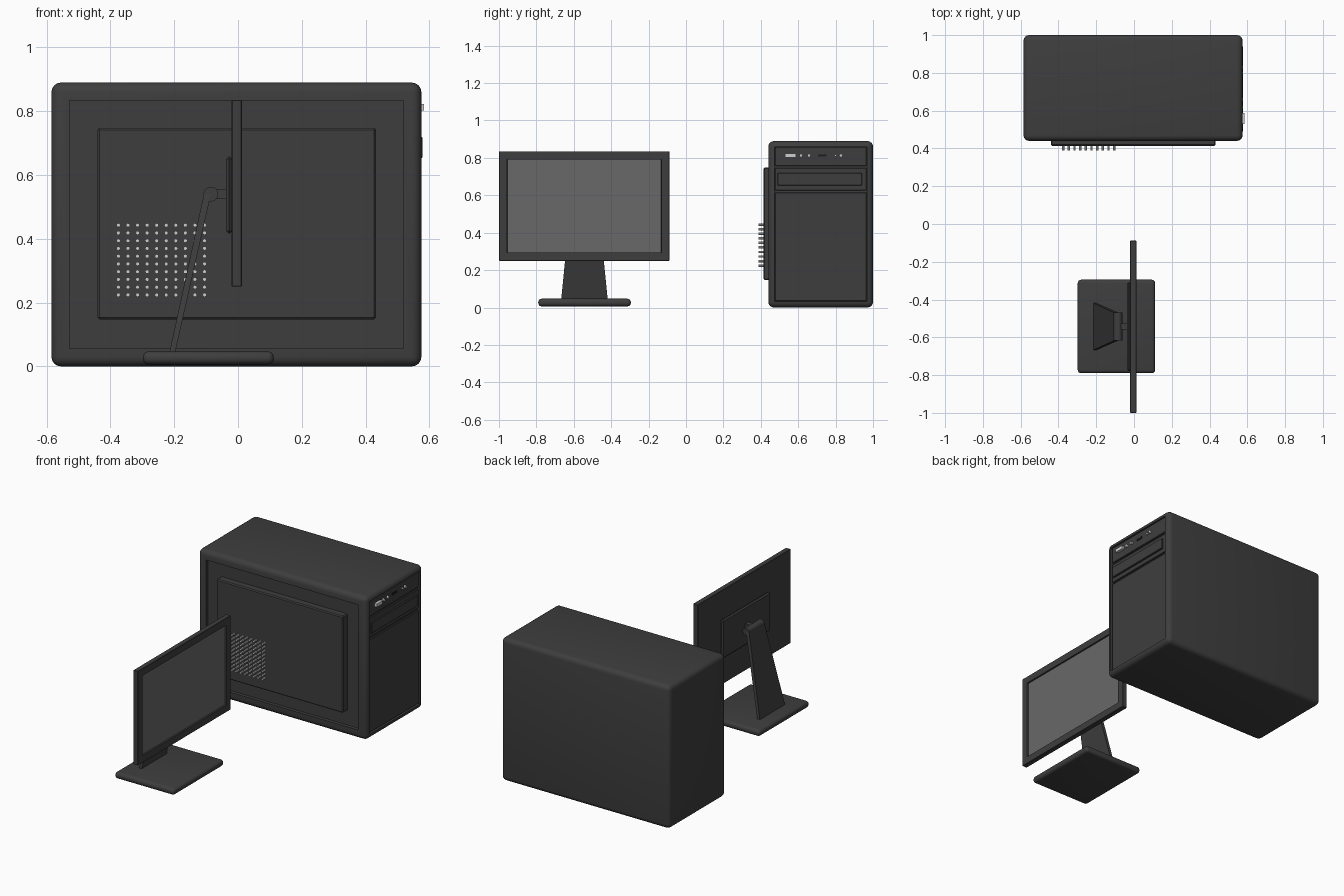
import bpy, bmesh, math
from mathutils import Matrix, Vector

cube = bpy.data.objects.get("Cube")
if cube:
    bpy.data.objects.remove(cube, do_unlink=True)


def material(name, value):
    m = bpy.data.materials.new(name)
    m.use_nodes = True
    col = (value, value, value, 1)
    m.diffuse_color = col
    m.node_tree.nodes["Principled BSDF"].inputs["Base Color"].default_value = col
    return m


CASE = material("charcoal", 0.048)
SCREEN = material("screen grey", 0.14)
METAL = material("light metal", 0.62)
BLACK = material("port black", 0.012)


def finish(name, bm, mats, smooth=True):
    bmesh.ops.recalc_face_normals(bm, faces=bm.faces)
    me = bpy.data.meshes.new(name)
    bm.to_mesh(me)
    bm.free()
    ob = bpy.data.objects.new(name, me)
    bpy.context.collection.objects.link(ob)
    for m in mats:
        me.materials.append(m)
    if smooth:
        bpy.ops.object.select_all(action='DESELECT')
        ob.select_set(True)
        bpy.context.view_layer.objects.active = ob
        bpy.ops.object.shade_smooth_by_angle(angle=math.radians(40))
    return ob


def box_bm(x, y, z, bevel=0, segments=1):
    bm = bmesh.new()
    spans = (x, y, z)
    size = [b - a for a, b in spans]
    mid = [(a + b) / 2 for a, b in spans]
    bmesh.ops.create_cube(bm, size=1, matrix=Matrix.Translation(mid) @ Matrix.Diagonal(size + [1]))
    if bevel:
        bmesh.ops.bevel(bm, geom=bm.edges[:], offset=bevel, segments=segments,
                        profile=0.5, affect='EDGES')
    return bm


def box(name, x, y, z, mat=CASE, bevel=0, segments=1):
    return finish(name, box_bm(x, y, z, bevel, segments), [mat], segments > 1)


def recess(bm, direction, border, depth):
    """Sink the largest flat face that looks along direction; return its floor."""
    bm.normal_update()
    d = Vector(direction)
    face = max((f for f in bm.faces if f.normal.dot(d) > 0.99), key=lambda f: f.calc_area())
    bmesh.ops.inset_region(bm, faces=[face], thickness=border, use_even_offset=True)
    bmesh.ops.inset_region(bm, faces=[face], thickness=0.0005, depth=-depth)
    return face


def cylinder(bm, centre, axis, radius, length, sides):
    rot = Vector((0, 0, 1)).rotation_difference(Vector(axis)).to_matrix().to_4x4()
    bmesh.ops.create_cone(bm, cap_ends=True, segments=sides, radius1=radius, radius2=radius,
                          depth=length, matrix=Matrix.Translation(centre) @ rot)


# Tower case with a sunken side and a sunken front
bm = box_bm((-0.585, 0.575), (0.44, 1.0), (0, 0.89), 0.03, 4)
recess(bm, (0, -1, 0), 0.026, 0.02)
recess(bm, (1, 0, 0), 0.002, 0.018)
finish("tower_case", bm, [CASE])

# Raised side cover
box("side_cover", (-0.44, 0.432), (0.414, 0.47), (0.147, 0.748), CASE, 0.006)

# Grid of vent pins on the side cover
bm = bmesh.new()
for i in range(10):
    for j in range(10):
        cylinder(bm, (-0.375 + i * 0.03, 0.403, 0.224 + j * 0.0243), (0, 1, 0), 0.0065, 0.03, 8)
finish("vent_pins", bm, [METAL], False)

# Tower front plates, separated by thin grooves
for name, z in (("port_plate", (0.757, 0.858)),
                ("bay_plate", (0.625, 0.747)),
                ("lower_plate", (0.034, 0.615))):
    box(name, (0.55, 0.567), (0.476, 0.966), z, CASE, 0.003)
box("drive_tray", (0.56, 0.578), (0.49, 0.94), (0.652, 0.72), CASE, 0.003)

# Front ports and buttons
box("wide_port", (0.56, 0.584), (0.53, 0.587), (0.803, 0.823), METAL)
box("slot_port", (0.56, 0.571), (0.705, 0.75), (0.807, 0.819), BLACK)
bm = bmesh.new()
for y, r in ((0.615, 0.009), (0.658, 0.009), (0.80, 0.006), (0.828, 0.009)):
    cylinder(bm, (0.568, y, 0.813), (1, 0, 0), r, 0.018, 12)
finish("round_ports", bm, [METAL])

# Monitor with sunken screen
bm = box_bm((-0.02, 0.012), (-1.0, -0.088), (0.25, 0.835), 0.002)
recess(bm, (1, 0, 0), 0.042, 0.01).material_index = 1
finish("monitor", bm, [CASE, SCREEN], False)

# Mounting plate behind the monitor
MID = -0.543
box("mount_plate", (-0.037, -0.018), (MID - 0.235, MID + 0.235), (0.417, 0.658), CASE, 0.008)

# Hinge and its short arm
bm = bmesh.new()
cylinder(bm, (-0.085, MID, 0.54), (0, 1, 0), 0.023, 0.15, 24)
finish("hinge", bm, [CASE])
box("hinge_arm", (-0.085, -0.03), (MID - 0.015, MID + 0.015), (0.525, 0.555))

# Leaning neck that widens towards the foot
bm = box_bm((-0.5, 0.5), (-0.5, 0.5), (0, 1))
for v in bm.verts:
    top = v.co.z > 0.5
    centre, half, width, z = (-0.096, 0.011, 0.15, 0.54) if top else (-0.208, 0.009, 0.25, 0.035)
    v.co = (centre + v.co.x * 2 * half, MID + v.co.y * width, z)
finish("stand_neck", bm, [CASE], False)

# Rounded foot
box("stand_foot", (-0.298, 0.112), (-0.79, -0.295), (0.006, 0.047), CASE, 0.018, 4)
